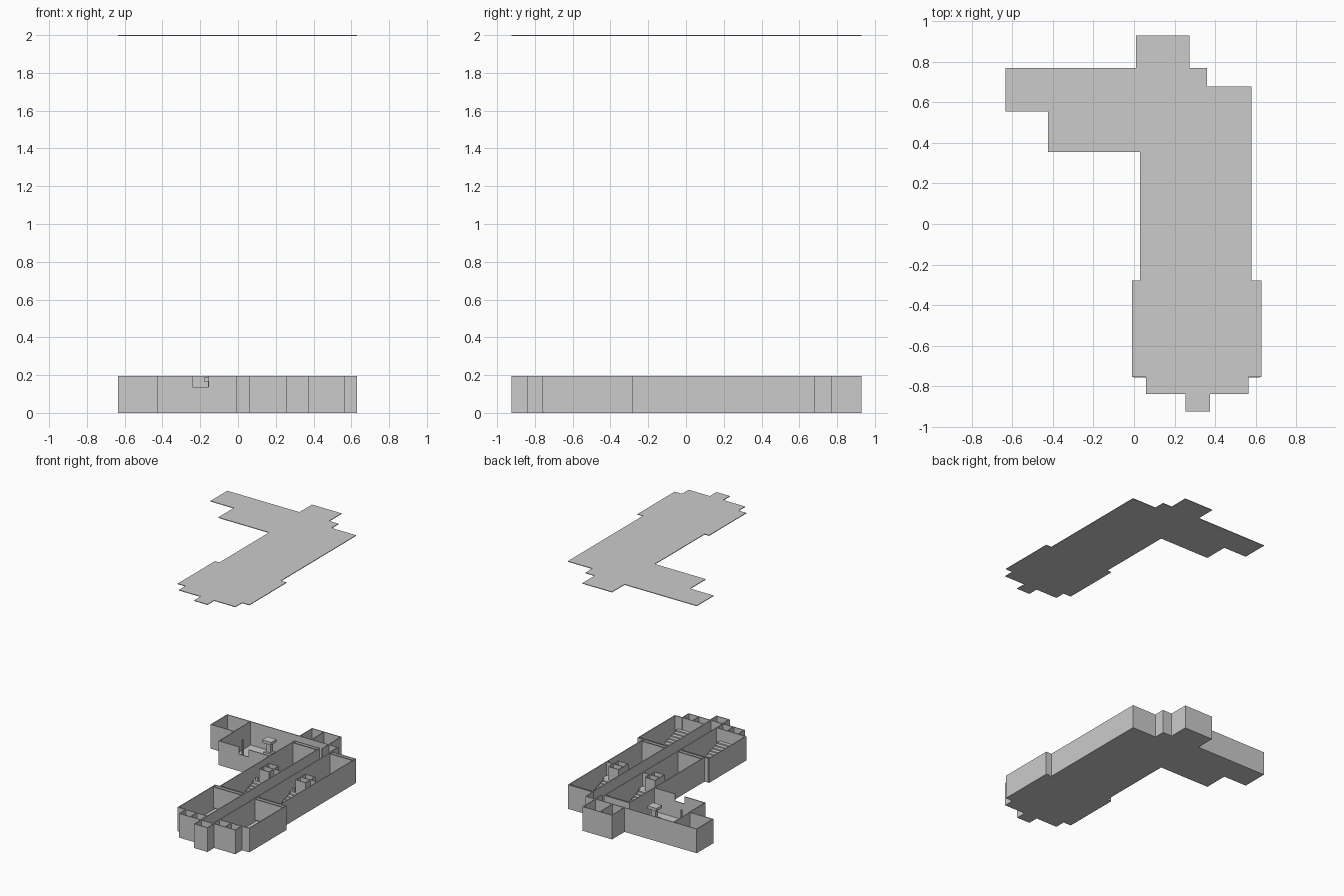
import bpy, bmesh

if "Cube" in bpy.data.objects:
    bpy.data.objects.remove(bpy.data.objects["Cube"])

H, T, FL = 0.195, 0.007, 0.006      # wall height, wall thickness, floor thickness
OUTLINE = [(.01, .93), (.275, .93), (.275, .77), (.36, .77), (.36, .68), (.58, .68),
           (.58, -.28), (.63, -.28), (.63, -.755), (.565, -.755), (.565, -.84),
           (.375, -.84), (.375, -.925), (.255, -.925), (.255, -.84), (.06, -.84),
           (.06, -.755), (-.01, -.755), (-.01, -.28), (.03, -.28), (.03, .355),
           (-.425, .355), (-.425, .555), (-.635, .555), (-.635, .77), (.01, .77)]


def finish(name, bm):
    bmesh.ops.recalc_face_normals(bm, faces=bm.faces[:])
    me = bpy.data.meshes.new(name)
    bm.to_mesh(me)
    bm.free()
    ob = bpy.data.objects.new(name, me)
    bpy.context.collection.objects.link(ob)
    return ob


def slab(name, z0, z1):
    bm = bmesh.new()
    face = bm.faces.new([bm.verts.new((x, y, z0)) for x, y in OUTLINE])
    res = bmesh.ops.extrude_face_region(bm, geom=[face])
    for v in res['geom']:
        if isinstance(v, bmesh.types.BMVert):
            v.co.z = z1
    if face.is_valid is False or len(bm.faces) < len(OUTLINE) + 2:
        bm.faces.new([v for v in bm.verts if v.co.z == z0][:len(OUTLINE)])
    return finish(name, bm)


def boxes(name, items):
    """Each item is (x0, x1, y0, y1, z0, z1)."""
    bm = bmesh.new()
    for x0, x1, y0, y1, z0, z1 in items:
        vs = bmesh.ops.create_cube(bm, size=1)['verts']
        for v in vs:
            v.co.x = x1 if v.co.x > 0 else x0
            v.co.y = y1 if v.co.y > 0 else y0
            v.co.z = z1 if v.co.z > 0 else z0
    return finish(name, bm)


def wx(x, y0, y1, z1=H):            # wall along y
    return (x - T / 2, x + T / 2, y0, y1, FL, z1)


def wy(y, x0, x1, z1=H):            # wall along x
    return (x0, x1, y - T / 2, y + T / 2, FL, z1)


# Floor and the lifted roof
slab("floor", 0, FL)
slab("roof", 1.995, 2.0)

# Outer walls: an open strip round the outline, thickened inwards
bm = bmesh.new()
lo = [bm.verts.new((x, y, 0.001)) for x, y in OUTLINE]
hi = [bm.verts.new((x, y, H)) for x, y in OUTLINE]
NOTCH = OUTLINE.index((.03, .355))   # lobby front wall is built with its opening below
n = len(OUTLINE)
for i in range(n):
    if i != NOTCH:
        j = (i + 1) % n
        bm.faces.new((lo[i], hi[i], hi[j], lo[j]))
walls = finish("outer_walls", bm)
# thicken towards the inside whichever way the faces point
f = walls.data.polygons[0]
mod = walls.modifiers.new("thickness", 'SOLIDIFY')
mod.thickness = T
mod.offset = -1 if f.normal.y > 0 else 1
mod.use_even_offset = True

# Lobby front wall with a window notch
y0, y1 = .355, .355 + T
boxes("lobby_front_wall", [(-.425, -.24, y0, y1, 0, H), (-.24, -.155, y0, y1, 0, .137),
                           (-.155, .037, y0, y1, 0, H)])

# Inner walls
inner = [wx(.255, -.84, .68), wx(.363, -.84, .68),          # corridor
         wx(.033, .355, .68), wy(.677, .03, .258),          # hall next to lobby
         wx(-.425, .555, .77), wy(.766, .01, .275),         # side rooms
         wx(.12, .77, .93), wx(.275, .68, .77),
         wy(-.837, .255, .375)]
halls = [(.037, .252, -.003, .252), (.367, .573, .367, .623)]
for a, b, c, d in halls:
    inner += [wy(-.283, c, d), wy(-.755, c, d)]
    m = (a + b) / 2
    # projection rooms between the back-to-back halls
    inner += [wx(m - .045, .13, .25), wx(m + .045, .13, .25), wy(.19, m - .045, b),
              wy(.13, m - .045, m + .045), wy(.25, m - .045, m + .045)]
inner += [wx(.16, -.84, -.755), wx(.47, -.84, -.755)]
boxes("inner_walls", inner)

# Stepped seating, landings and screens
steps, landings, screens = [], [], []


def tiers(x0, x1, front, back, count, top):
    for k in range(count):
        s = front + (back - front) * k / count
        steps.append((x0, x1, min(s, back), max(s, back), FL, FL + top * (k + 1) / count))


for a, b, c, d in halls:
    tiers(a + .02, b - .02, -.1, .13, 8, .08)
    tiers(a + .02, b - .02, .48, .25, 8, .08)
    tiers(c + .025, d - .025, -.48, -.752, 9, .09)
    landings.append((a, b, .13, .25, FL, .086))
    for x0, x1, y in ((a, b, -.262), (a, b, .655), (c, d, -.305)):
        screens.append((x0, x1, y - .003, y + .003, .02, .188))
boxes("seating_tiers", steps)
boxes("landings", landings)
boxes("screens", screens)

# Projectors on the landings
boxes("projectors", [(m + s * .07 - .008, m + s * .07 + .008, .13, .15, .086, .12)
                     for m in (.145, .47) for s in (-1, 1)])

# Lobby kiosk with canopy, and a post
kx, ky = -.14, .6
boxes("kiosk", [(kx - .035, kx + .035, ky - .03, ky + .03, FL, .09),
                (kx - .02, kx + .02, ky - .015, ky + .015, .09, .165),
                (kx - .04, kx + .04, ky - .035, ky + .035, .165, .188)])
boxes("lobby_post", [(-.328, -.316, .51, .525, FL, .17)])
